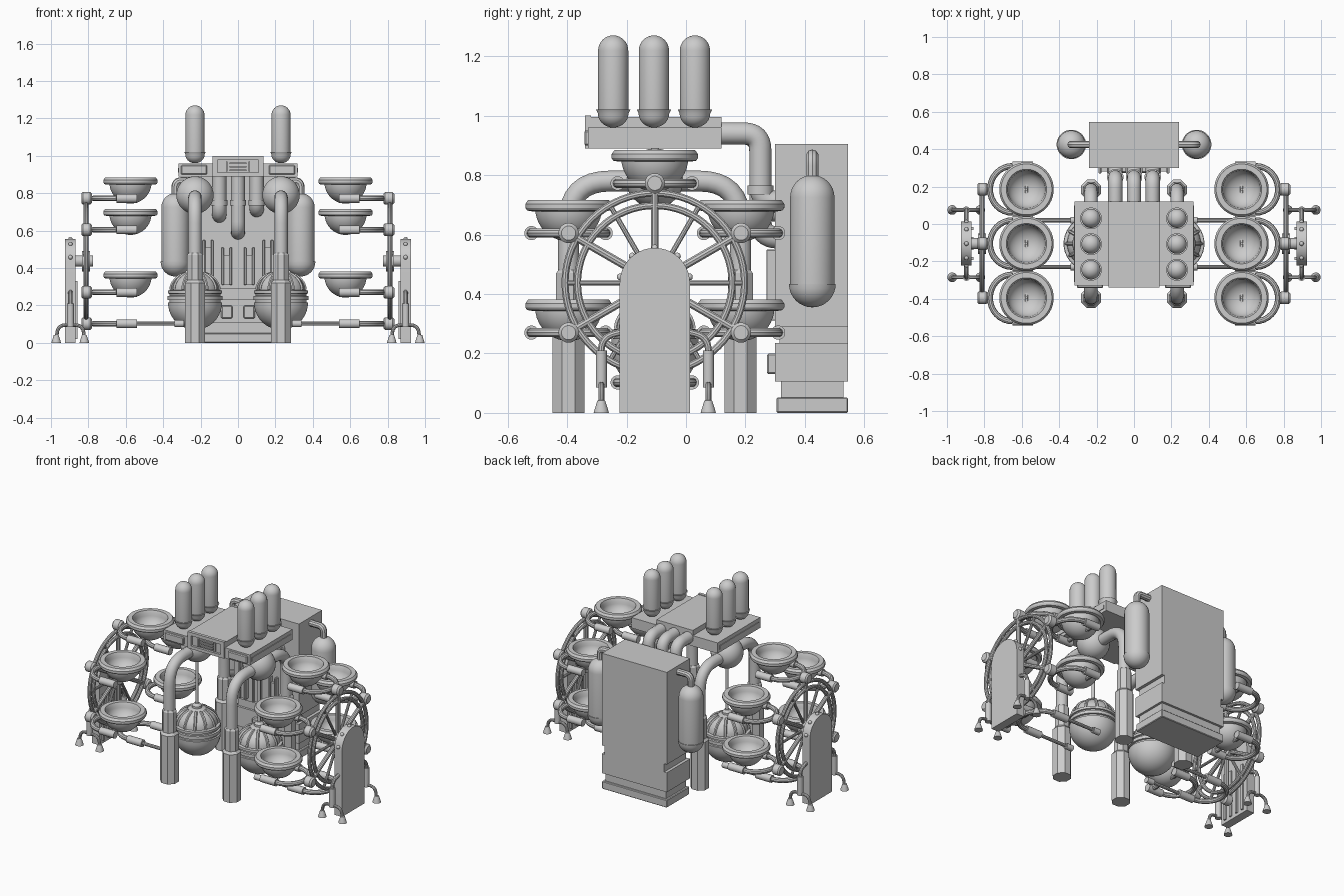
import bpy, bmesh, math
from mathutils import Vector, Matrix

if "Cube" in bpy.data.objects:
    bpy.data.objects.remove(bpy.data.objects["Cube"])

YC, ZC = -0.105, 0.4375      # wheel axis


def finish(name, bm):
    bmesh.ops.remove_doubles(bm, verts=bm.verts, dist=1e-5)
    bmesh.ops.recalc_face_normals(bm, faces=bm.faces)
    me = bpy.data.meshes.new(name)
    bm.to_mesh(me)
    bm.free()
    ob = bpy.data.objects.new(name, me)
    bpy.context.collection.objects.link(ob)
    return ob


def box(name, x0, x1, y0, y1, z0, z1, bevel=0.0):
    bm = bmesh.new()
    bmesh.ops.create_cube(bm, size=1)
    for v in bm.verts:
        v.co = Vector(((x0 + x1) / 2 + v.co.x * abs(x1 - x0),
                       (y0 + y1) / 2 + v.co.y * abs(y1 - y0),
                       (z0 + z1) / 2 + v.co.z * abs(z1 - z0)))
    if bevel:
        bmesh.ops.bevel(bm, geom=bm.edges[:], offset=bevel, segments=1, affect='EDGES')
    return finish(name, bm)


def lathe(name, prof, loc, n=32, axis='Z'):
    bm = bmesh.new()
    rings = []
    for r, z in prof:
        rings.append([bm.verts.new((r * math.cos(2 * math.pi * (i + .5) / n),
                                    r * math.sin(2 * math.pi * (i + .5) / n), z)) for i in range(n)])
    for a, b in zip(rings, rings[1:]):
        for i in range(n):
            bm.faces.new((a[i], a[(i + 1) % n], b[(i + 1) % n], b[i]))
    bmesh.ops.dissolve_degenerate(bm, dist=1e-5, edges=bm.edges[:])
    m = Matrix.Rotation(math.pi / 2, 4, 'Y') if axis == 'X' else Matrix()
    bmesh.ops.transform(bm, matrix=Matrix.Translation(loc) @ m, verts=bm.verts)
    return finish(name, bm)


def arc(r, zc, a0, a1, n=8, rz=None):
    return [(r * math.cos(math.radians(a0 + (a1 - a0) * i / n)),
             zc + (rz or r) * math.sin(math.radians(a0 + (a1 - a0) * i / n))) for i in range(n + 1)]


def capsule(r, z0, z1):
    return arc(r, z0 + r, -90, 0) + arc(r, z1 - r, 0, 90)


def cyl(r, z0, z1):
    return [(0, z0), (r, z0), (r, z1), (0, z1)]


def tube(name, pts, r, bend=0.0, cyclic=False, res=3):
    P = [Vector(p) for p in pts]
    out = [P[0]]
    for a, b, c in zip(P, P[1:], P[2:]):     # round the corners
        if bend:
            s, e = b + (a - b).normalized() * bend, b + (c - b).normalized() * bend
            out += [s.lerp(b, t / 8).lerp(b.lerp(e, t / 8), t / 8) for t in range(9)]
        else:
            out.append(b)
    out.append(P[-1])
    cu = bpy.data.curves.new(name, 'CURVE')
    cu.dimensions = '3D'
    cu.bevel_depth, cu.bevel_resolution, cu.use_fill_caps = r, res, True
    sp = cu.splines.new('POLY')
    sp.points.add(len(out) - 1)
    for q, p in zip(sp.points, out):
        q.co = (*p, 1)
    sp.use_cyclic_u = cyclic
    ob = bpy.data.objects.new(name, cu)
    bpy.context.collection.objects.link(ob)
    return ob


# cabinet with recessed neck and side notches
box("cabinet_base", -.24, .24, .305, .545, 0, .052, .004)
box("cabinet_neck", -.225, .225, .32, .53, .05, .11)
box("cabinet_lower", -.24, .24, .30, .545, .105, .235)
box("cabinet_waist", -.22, .22, .315, .545, .23, .295)
box("cabinet_body", -.24, .24, .30, .545, .29, .905)
for s in (-1, 1):
    for x, top in ((.16, .55), (.06, .51)):
        for d in (-.022, .022):
            box("cabinet_bracket_rail", s * x + d - .007, s * x + d + .007, .27, .305, .31, top, .003)
        box("cabinet_bracket", s * x - .02, s * x + .02, .282, .305, .31, top - .04)
    box("cabinet_vent_box", s * .06 - .03, s * .06 + .03, .272, .305, .13, .20, .006)

# deck
box("deck_center", -.135, .135, -.325, .12, .89, .995)
box("deck_front_top", -.135, .135, -.34, -.32, .978, 1.0)
box("deck_front_bottom", -.135, .135, -.34, -.32, .89, .91)
for s in (-1, 1):
    box("deck_front_side", s * .11, s * .135, -.34, -.32, .905, .98)
    box("deck_wing", s * .13, s * .318, -.33, .12, .89, .96)
    box("deck_wing_rail", s * .315, s * .322, -.31, .10, .91, .935)
    box("deck_wing_cap", s * .165, s * .305, -.342, -.325, .9, .95, .005)
    box("grille_post", s * .055, s * .065, -.336, -.32, .915, .97)
for k in range(3):
    box("grille_slat", -.045, .045, -.336, -.32, .92 + .018 * k, .928 + .018 * k)

# three transfer pipes from deck to cabinet
for x, z in ((-.1, .68), (0, .59), (.1, .71)):
    tube("transfer_pipe", [(x, .10, .94), (x, .25, .94), (x, .25, z), (x, .31, z)], .038, .055 if z > .7 else .06, res=5)
    lathe("transfer_pipe_collar", cyl(.044, .735, .765), (x, .25, 0))

BOWL = (arc(.113, .085, -90, 0, 10) + [(.122, .073), (.14, .076), (.146, .085), (.146, .098), (.136, .112), (.108, .112)]
        + arc(.1, .095, 0, -90, 8, .085))

for s in (-1, 1):
    # side tanks
    lathe("side_tank", capsule(.075, .36, .80), (s * .335, .425, 0))
    lathe("side_tank_cup", arc(.079, .434, -90, 0) + [(.075, .434)], (s * .335, .425, 0))
    tube("side_tank_pipe", [(s * .335, .425, .78), (s * .335, .425, .865), (s * .23, .425, .865)], .021, .035)

    # glass-like canisters on the deck
    for y in (-.245, -.108, .03):
        lathe("canister", capsule(.051, .966, 1.27), (s * .23, y, 0))
        lathe("canister_cup", arc(.052, 1.008, -80, 0, 6, .048) + [(.058, 1.02), (.05, 1.02)], (s * .23, y, 0))

    # central ball, arched legs with octagonal sockets
    lathe("junction_ball", arc(.1, .79, -90, 90, 16), (s * .23, YC, 0))
    for y in (-.395, .183):
        lathe("leg_socket", [(0, 0), (.058, 0), (.058, .32), (.045, .335), (.045, .47), (.038, .48), (0, .48)],
              (s * .23, y, 0), 8)
        tube("leg_arch", [(s * .23, y, .45), (s * .23, y, .78), (s * .23, YC, .78)], .036, .14, res=5)
    lathe("hanging_rod", cyl(.01, .38, .72), (s * .23, YC, 0), 12)

    # hanging furnace sphere
    lathe("furnace_sphere", arc(.145, .215, -90, 0, 10) +
          [(.136, .217), (.136, .228), (.147, .23), (.147, .25), (.136, .252), (.136, .262), (.145, .264),
           (.145, .28), (.128, .283)] + arc(.128, .283, 0, 80, 8, .1)
          + [(.03, .382), (.03, .395), (.016, .41), (0, .41)], (s * .23, YC, 0))
    for k in range(12):
        a = k * math.pi / 6
        tube("furnace_rib", [(s * .23 + r * math.cos(a), YC + r * math.sin(a), z)
                             for r, z in arc(.13, .28, 2, 65, 6, .102)], .009, res=1)

    # wheel rims, hub and spokes
    for r in (.302, .26):
        tube("wheel_rim", [(s * .812, YC + r * math.cos(t * math.pi / 32), ZC + r * math.sin(t * math.pi / 32))
                           for t in range(64)], .0125, cyclic=True)
    lathe("wheel_hub", cyl(.055, -.022, .022), (s * .812, YC, ZC), 32, 'X')
    lathe("wheel_axle", cyl(.03, -.055, .055), (s * .83, YC, ZC), 24, 'X')
    for k in range(12):
        a = math.pi / 2 + k * math.pi / 6
        L = .335 if k % 2 == 0 else .3
        cy, cz = YC + L * math.cos(a), ZC + L * math.sin(a)
        tube("wheel_spoke", [(s * .812, YC, ZC), (s * .812, cy, cz)], .014 if k % 2 == 0 else .009)
        if k % 2:
            continue
        # node with a half-ring yoke
        lathe("wheel_node", [(0, -.03), (.026, -.03), (.034, -.022), (.034, .018), (.024, .028), (0, .028)],
              (s * .808, cy, cz), 24, 'X')
        tube("yoke", [(s * (.65 + .12 * math.cos(t)), cy + .125 * math.sin(t), cz)
                      for t in [math.pi * (i / 16 - .5) for i in range(17)]], .016)
        for d in (-.125, .125):
            lathe("yoke_grip", cyl(.024, -.055, .055), (s * .595, cy + d, cz), 16, 'X')
            if k == 6:    # lowest yoke carries long rods under the furnace sphere
                tube("furnace_rod", [(s * .66, cy + d, cz), (s * .30, cy + d, cz)], .011)
                lathe("furnace_rod_end", cyl(.019, -.025, .025), (s * .315, cy + d, cz), 16, 'X')
        if k != 6:
            tube("bowl_crossbar", [(s * .575, cy - .125, cz), (s * .575, cy + .125, cz)], .014)
            lathe("bowl", BOWL, (s * .575, cy, cz), 36)
            lathe("bowl_pin", cyl(.007, 0, .022), (s * .575, cy, cz), 10)

    # round-topped stand
    bm = bmesh.new()
    prof = [(-.118, 0)] + [(.118 * math.cos(math.pi - math.pi * i / 20), .437 + .118 * math.sin(math.pi * i / 20))
                           for i in range(21)] + [(.118, 0)]
    f = bm.faces.new([bm.verts.new((s * .868, YC + y, z)) for y, z in prof])
    ext = bmesh.ops.extrude_face_region(bm, geom=[f])
    bmesh.ops.translate(bm, vec=(s * .056, 0, 0),
                        verts=[v for v in ext['geom'] if isinstance(v, bmesh.types.BMVert)])
    finish("stand", bm)
    for d in (-.08, -.027, .027, .08):
        box("stand_rib", s * .858, s * .87, YC + d - .008, YC + d + .008, .02, .33)
    for a in (10, 50, 90, 130, 170):
        t = math.radians(a)
        lathe("stand_bolt", arc(.012, 0, -90, 90, 6),
              (s * .896, YC + .118 * math.cos(t), .437 + .118 * math.sin(t)), 12)

    # outrigger feet on both edges of the stand
    for q in (-1, 1):
        y = YC + q * .18
        tube("outrigger_arm", [(s * .896, YC + q * .1, .275), (s * .896, y, .255), (s * .896, y, .15)], .012, .045)
        lathe("outrigger_strut", cyl(.019, .085, .21), (s * .896, y, 0), 16)
        tube("outrigger_fork", [(s * .822, y, .03), (s * .83, y, .095), (s * .962, y, .095), (s * .97, y, .03)],
             .01, .04)
        for x in (.822, .972):
            lathe("foot", [(0, 0), (.026, 0), (.023, .012), (.013, .042), (0, .045)], (s * x, y, 0), 16)

# convert tubes and shade smooth with sharp edges kept
bpy.ops.object.select_all(action='SELECT')
bpy.context.view_layer.objects.active = bpy.data.objects["cabinet_base"]
bpy.ops.object.convert(target='MESH')
bpy.ops.object.select_all(action='SELECT')
bpy.ops.object.shade_smooth_by_angle(angle=math.radians(32))
